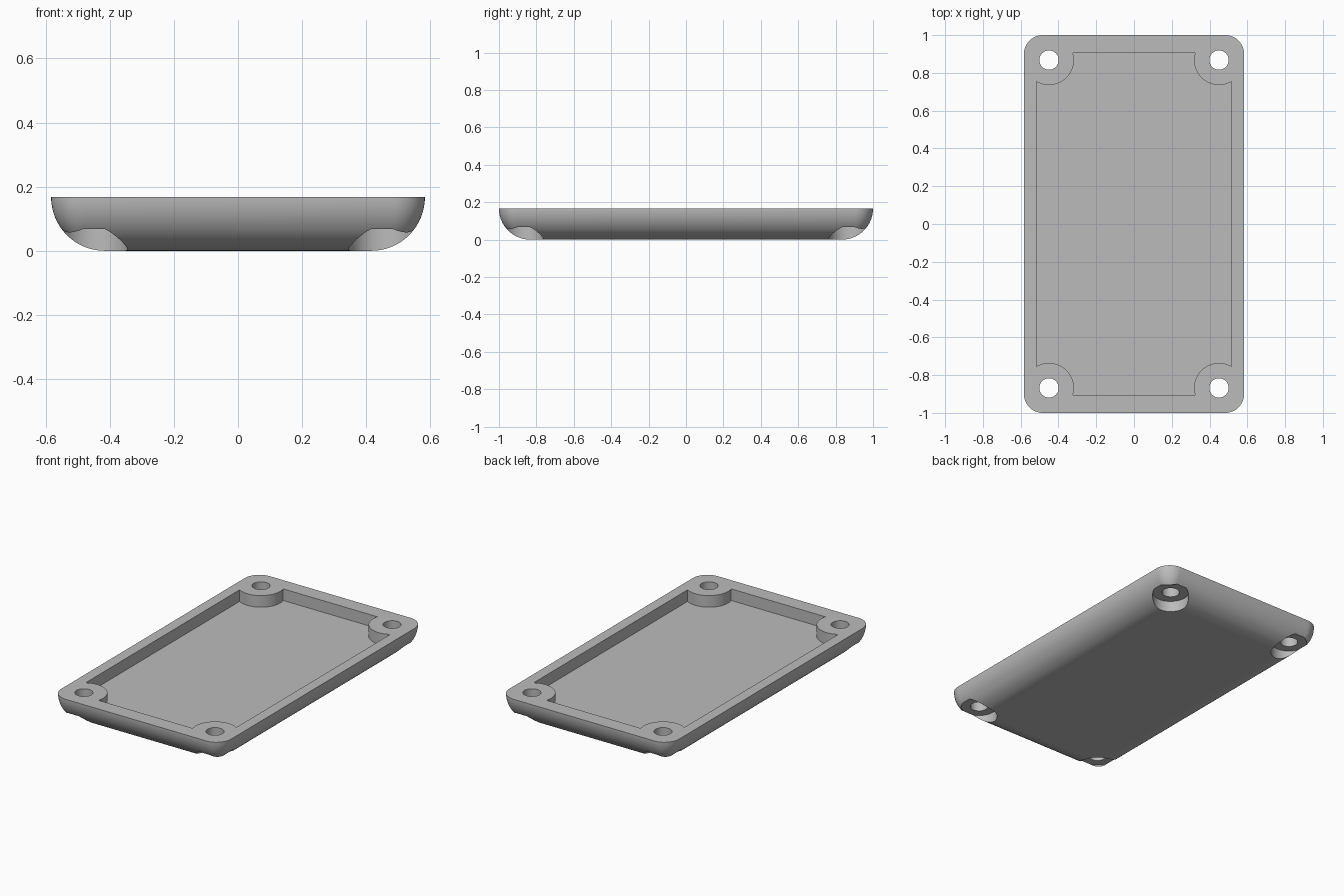
import bpy, bmesh, math

HX, HY, H = 0.583, 1.0, 0.167      # half width, half length, height
CORNER = 0.1                       # corner radius seen from above
PX, PY, FLOOR = 0.517, 0.905, 0.095  # pocket half sizes and floor height
BX, BY = 0.45, 0.868               # screw boss centre
QUADS = [(1, 1), (-1, 1), (-1, -1), (1, -1)]

if "Cube" in bpy.data.objects:
    bpy.data.objects.remove(bpy.data.objects["Cube"])

grey = bpy.data.materials.new("grey_plastic")
grey.use_nodes = True
grey.diffuse_color = (0.5, 0.5, 0.5, 1)
grey.node_tree.nodes["Principled BSDF"].inputs["Base Color"].default_value = (0.5, 0.5, 0.5, 1)


def loft(name, stacks):
    """Each stack is a list of rings of points, skinned and capped."""
    bm = bmesh.new()
    for rings in stacks:
        loops = [[bm.verts.new(p) for p in ring] for ring in rings]
        for a, b in zip(loops, loops[1:]):
            for i in range(len(a)):
                j = (i + 1) % len(a)
                bm.faces.new((a[i], a[j], b[j], b[i]))
        bm.faces.new(loops[0][::-1])
        bm.faces.new(loops[-1])
    bmesh.ops.recalc_face_normals(bm, faces=bm.faces)
    mesh = bpy.data.meshes.new(name)
    bm.to_mesh(mesh)
    bm.free()
    mesh.materials.append(grey)
    obj = bpy.data.objects.new(name, mesh)
    bpy.context.collection.objects.link(obj)
    return obj


def prism(outline, z0, z1):
    return [[(x, y, z) for x, y in outline] for z in (z0, z1)]


def circle(cx, cy, r, n=64):
    return [(cx + r * math.cos(math.tau * i / n), cy + r * math.sin(math.tau * i / n))
            for i in range(n)]


def rounded_ring(inset, z, n=12):
    r = max(CORNER - inset, 0.0005)
    ring = []
    for q, (sx, sy) in enumerate(QUADS):
        for i in range(n + 1):
            a = (q + i / n) * math.pi / 2
            ring.append((sx * (HX - inset - r) + r * math.cos(a),
                         sy * (HY - inset - r) + r * math.sin(a), z))
    return ring


# Tray body with a full-height rounded underside
rings = []
for i in range(25):
    a = math.pi / 2 * i / 24
    rings.append(rounded_ring(H * (1 - math.sin(a)), H * (1 - math.cos(a))))
tray = loft("tray", [rings])

# Pocket outline, scooped around the four bosses
R = 0.132
start = math.pi + math.asin((BY - PY) / R)
end = math.pi * 1.5 + math.asin((PX - BX) / R)
scoop = [(BX + R * math.cos(start + (end - start) * i / 24),
          BY + R * math.sin(start + (end - start) * i / 24)) for i in range(25)]
quarter = [(PX, scoop[-1][1])] + scoop[-2:0:-1] + [(scoop[0][0], PY)]
outline = []
for sx, sy in QUADS:
    pts = [(sx * x, sy * y) for x, y in quarter]
    outline += pts if sx * sy > 0 else pts[::-1]
pocket = loft("pocket_cutter", [prism(outline, FLOOR, H + 0.1)])

# Screw recesses from below, and through holes
centres = [(sx * BX, sy * BY) for sx, sy in QUADS]
recess = loft("recess_cutter", [prism(circle(x, y, 0.105), -0.1, 0.068) for x, y in centres])
holes = loft("hole_cutter", [prism(circle(x, y, 0.051, 40), -0.2, H + 0.2) for x, y in centres])

# Cut everything out and discard the cutters
cutters = [pocket, recess, holes]
for c in cutters:
    c.hide_render = True
    mod = tray.modifiers.new(c.name, "BOOLEAN")
    mod.operation = "DIFFERENCE"
    mod.solver = "EXACT"
    mod.object = c
evaluated = tray.evaluated_get(bpy.context.evaluated_depsgraph_get())
mesh = bpy.data.meshes.new_from_object(evaluated)
tray.modifiers.clear()
tray.data = mesh
mesh.name = "tray"
for c in cutters:
    bpy.data.objects.remove(c)

bpy.ops.object.select_all(action="DESELECT")
bpy.context.view_layer.objects.active = tray
tray.select_set(True)
bpy.ops.object.shade_smooth_by_angle(angle=math.radians(30))
